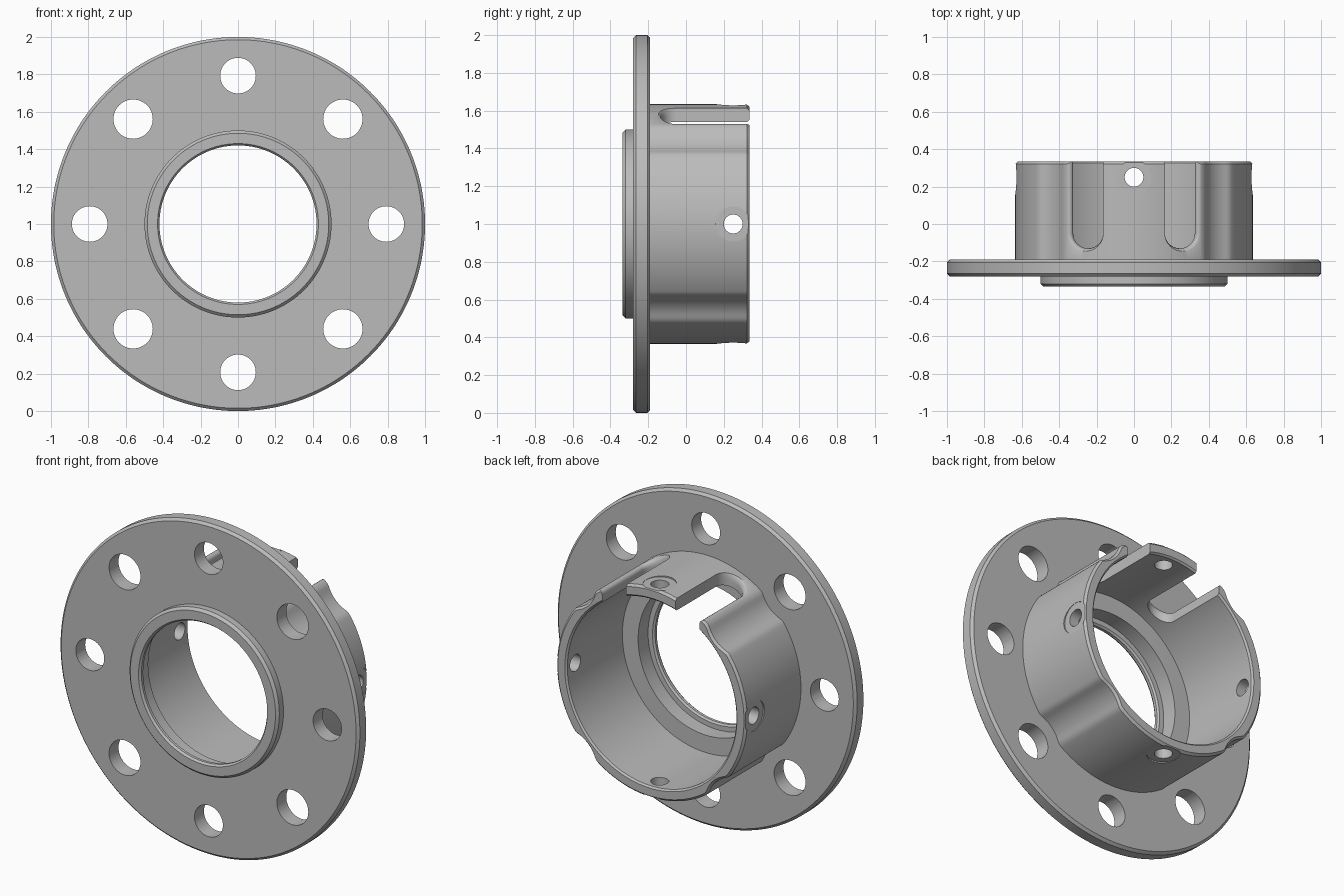
import bpy
import bmesh
from math import sin, cos, pi, sqrt
from mathutils import Matrix, Vector

if "Cube" in bpy.data.objects:
    bpy.data.objects.remove(bpy.data.objects["Cube"], do_unlink=True)

CENTRE = Vector((0, 0, 1))
SEGS = 240
COLLAR_R = 0.635
BOLT_R = 0.793

steel = bpy.data.materials.new("light grey metal")
steel.use_nodes = True
steel.diffuse_color = (0.5, 0.5, 0.5, 1)
steel.node_tree.nodes["Principled BSDF"].inputs["Base Color"].default_value = (0.5, 0.5, 0.5, 1)


def make_object(name, bm):
    bmesh.ops.recalc_face_normals(bm, faces=bm.faces)
    mesh = bpy.data.meshes.new(name)
    bm.to_mesh(mesh)
    bm.free()
    mesh.materials.append(steel)
    obj = bpy.data.objects.new(name, mesh)
    obj.location = CENTRE
    bpy.context.collection.objects.link(obj)
    return obj


def bridge(bm, a, b):
    for i in range(len(a)):
        j = (i + 1) % len(a)
        bm.faces.new((a[i], a[j], b[j], b[i]))


def collar_radius(angle):
    """Round collar with softened scallops that clear the diagonal bolts."""
    phi = (angle % (pi / 2)) - pi / 4
    inside = 0.19 ** 2 - (BOLT_R * sin(phi)) ** 2
    if inside <= 0:
        return COLLAR_R
    scallop = BOLT_R * cos(phi) - sqrt(inside)
    soft = 0.012
    h = max(soft - abs(scallop - COLLAR_R), 0) / soft
    return min(scallop, COLLAR_R) - h * h * soft / 4


# Flange, front boss and scalloped collar as one turned profile:
# (y, radius), or (y, inset, True) for a ring that follows the collar outline
profile = [
    (-0.335, 0.43), (-0.335, 0.485), (-0.32, 0.5), (-0.28, 0.5),
    (-0.28, 0.985), (-0.265, 1), (-0.205, 1), (-0.19, 0.985),
    (-0.19, 0, True), (0.322, 0, True), (0.335, 0.013, True),
    (0.335, 0.575), (0.325, 0.565), (-0.2, 0.565), (-0.2, 0.46),
    (-0.295, 0.46), (-0.295, 0.43), (-0.305, 0.42), (-0.322, 0.42),
]
bm = bmesh.new()
rings = []
for y, r, *follow in profile:
    ring = []
    for i in range(SEGS):
        a = 2 * pi * i / SEGS
        radius = collar_radius(a) - r if follow else r
        ring.append(bm.verts.new((radius * cos(a), y, radius * sin(a))))
    rings.append(ring)
for k, ring in enumerate(rings):
    bridge(bm, ring, rings[(k + 1) % len(rings)])
hub = make_object("flanged_hub", bm)


def add_cylinder(bm, start, end, radius):
    start, end = Vector(start), Vector(end)
    axis = end - start
    turn = axis.to_track_quat("Z", "Y").to_matrix().to_4x4()
    bmesh.ops.create_cone(bm, cap_ends=True, segments=48, radius1=radius, radius2=radius,
                          depth=axis.length,
                          matrix=Matrix.Translation((start + end) / 2) @ turn)


def add_slot(bm, side):
    """Slot cutter with a rounded end and a rounded-over outer edge."""
    middle, half, end_y, back = 0.245, 0.08, -0.05, 0.5
    outline = [(middle + half, back, 1, 0, 1)]
    for i in range(25):
        a = -pi * i / 24
        outline.append((middle + half * cos(a), end_y + half * sin(a),
                        cos(a), sin(a), (1 + cos(a)) / 2))
    outline.append((middle - half, back, -1, 0, 0))
    fillet = 0.045
    loops = [[(x, y, 0.3) for x, y, *_ in outline]]
    for k in range(7):
        a = pi / 2 * k / 6
        loop = []
        for x, y, nx, ny, weight in outline:
            out = fillet * weight * (1 - cos(a))
            px = x + nx * out
            z = sqrt(COLLAR_R ** 2 - px ** 2) - fillet * (1 - sin(a)) + 0.003
            loop.append((px, y + ny * out, z))
        loops.append(loop)
    loops.append([(x, y, 0.75) for x, y, z in loops[-1]])
    verts = [[bm.verts.new((side * x, y, z)) for x, y, z in loop] for loop in loops]
    for a, b in zip(verts, verts[1:]):
        bridge(bm, a, b)
    bm.faces.new(verts[0])
    bm.faces.new(verts[-1])


# Cutters: flange bolt holes, radial screw holes, their flat seats, top slots
bolts, screws, seats, slots = (bmesh.new() for _ in range(4))
for i in range(8):
    d = Vector((cos(i * pi / 4), 0, sin(i * pi / 4)))
    p = d * BOLT_R
    add_cylinder(bolts, (p.x, -0.4, p.z), (p.x, -0.1, p.z), 0.105 if i % 2 else 0.095)
    if i % 2 == 0:
        lift = Vector((0, 0.25, 0))
        add_cylinder(screws, d * 0.48 + lift, d * 0.72 + lift, 0.05)
        add_cylinder(seats, d * 0.627 + lift, d * 0.72 + lift, 0.092)
for side in (-1, 1):
    add_slot(slots, side)

bpy.ops.object.select_all(action="DESELECT")
hub.select_set(True)
bpy.context.view_layer.objects.active = hub
for name, cutter_bm in (("slot_cutter", slots), ("seat_cutter", seats),
                        ("screw_hole_cutter", screws), ("bolt_hole_cutter", bolts)):
    cutter = make_object(name, cutter_bm)
    cutter.hide_render = True
    mod = hub.modifiers.new(name, "BOOLEAN")
    mod.operation = "DIFFERENCE"
    mod.solver = "EXACT"
    mod.object = cutter
    bpy.ops.object.modifier_apply(modifier=mod.name)
    bpy.data.objects.remove(cutter, do_unlink=True)

bpy.ops.object.shade_smooth_by_angle(angle=pi / 6)
